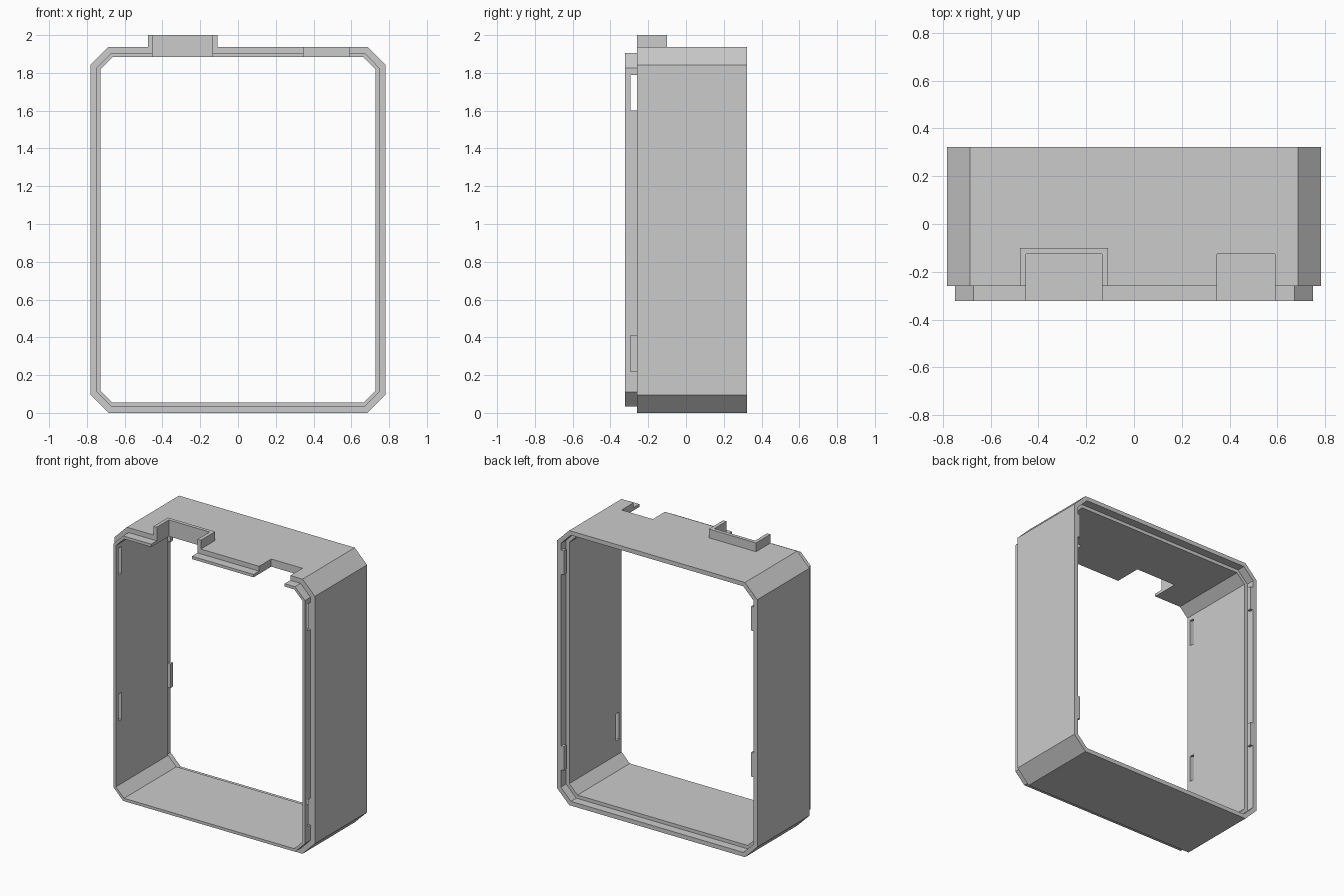
import bpy, bmesh

cube = bpy.data.objects.get("Cube")
if cube:
    bpy.data.objects.remove(cube, do_unlink=True)

GREY = (0.6, 0.6, 0.6, 1)
grey = bpy.data.materials.new("plain grey")
grey.use_nodes = True
grey.diffuse_color = GREY
grey.node_tree.nodes["Principled BSDF"].inputs["Base Color"].default_value = GREY


def make_object(name, bm):
    bmesh.ops.recalc_face_normals(bm, faces=bm.faces)
    mesh = bpy.data.meshes.new(name)
    bm.to_mesh(mesh)
    bm.free()
    mesh.materials.append(grey)
    obj = bpy.data.objects.new(name, mesh)
    bpy.context.collection.objects.link(obj)
    return obj


def add_prism(bm, points, z0, z1):
    """Extrude a plan outline between two heights."""
    face = bm.faces.new([bm.verts.new((x, y, z0)) for x, y in points])
    top = bmesh.ops.extrude_face_region(bm, geom=[face])["geom"]
    verts = [v for v in top if isinstance(v, bmesh.types.BMVert)]
    bmesh.ops.translate(bm, verts=verts, vec=(0, 0, z1 - z0))


def add_box(bm, x0, x1, y0, y1, z0, z1):
    add_prism(bm, [(x0, y0), (x1, y0), (x1, y1), (x0, y1)], z0, z1)


def octagon(inset_x, inset_z, chamfer):
    """Chamfered rectangle in the xz plane, inset from the outer size."""
    x, low, high, c = 0.782 - inset_x, inset_z, 1.938 - inset_z, chamfer
    return [(x, low + c), (x, high - c), (x - c, high), (c - x, high),
            (-x, high - c), (-x, low + c), (c - x, low), (x - c, low)]


FRONT, LIP_ROOT, GROOVE, BACK = -0.322, -0.26, 0.262, 0.322
outer = octagon(0, 0, 0.096)
lip = octagon(0.034, 0.034, 0.077)
groove = octagon(0.03, 0.03, 0.079)
inner = octagon(0.054, 0.054, 0.064)

# Frame: chamfered tube with a front lip and a matching groove at the back
bm = bmesh.new()
section = [(outer, LIP_ROOT), (outer, BACK), (groove, BACK), (groove, GROOVE),
           (inner, GROOVE), (inner, FRONT), (lip, FRONT), (lip, LIP_ROOT)]
rings = [[bm.verts.new((x, y, z)) for x, z in shape] for shape, y in section]
for a, b in zip(rings, rings[1:] + rings[:1]):
    for i in range(8):
        j = (i + 1) % 8
        bm.faces.new((a[i], a[j], b[j], b[i]))
frame = make_object("frame", bm)

# Latch positions: side and lower height
latches = [(1, 1.6), (1, 0.22), (-1, 1.6), (-1, 0.57)]

# Cutter: two top notches and the latch slots in the lip
bm = bmesh.new()
for x0, x1 in ((-0.452, -0.134), (0.347, 0.59)):
    add_box(bm, x0, x1, -0.4, -0.125, 1.8, 2.1)
for side, z in latches:
    add_box(bm, *sorted((side * 0.7, side * 0.77)), -0.295, LIP_ROOT, z, z + 0.19)
cutter = make_object("notch_cutter", bm)
cutter.hide_render = True

cut = frame.modifiers.new("notches", 'BOOLEAN')
cut.operation = 'DIFFERENCE'
cut.solver = 'EXACT'
cut.object = cutter
bpy.context.view_layer.objects.active = frame
bpy.ops.object.modifier_apply(modifier=cut.name)
bpy.data.objects.remove(cutter, do_unlink=True)

# Raised wall around the wide notch
bm = bmesh.new()
add_prism(bm, [(-0.477, LIP_ROOT), (-0.452, LIP_ROOT), (-0.452, -0.125),
               (-0.134, -0.125), (-0.134, LIP_ROOT), (-0.108, LIP_ROOT),
               (-0.108, -0.1), (-0.477, -0.1)], 1.938, 2.0)
make_object("notch_wall", bm)

# Latch tabs standing in the back groove
bm = bmesh.new()
for side, z in latches:
    add_box(bm, *sorted((side * 0.731, side * 0.756)), 0.29, 0.318, z + 0.01, z + 0.18)
make_object("latch_tabs", bm)
